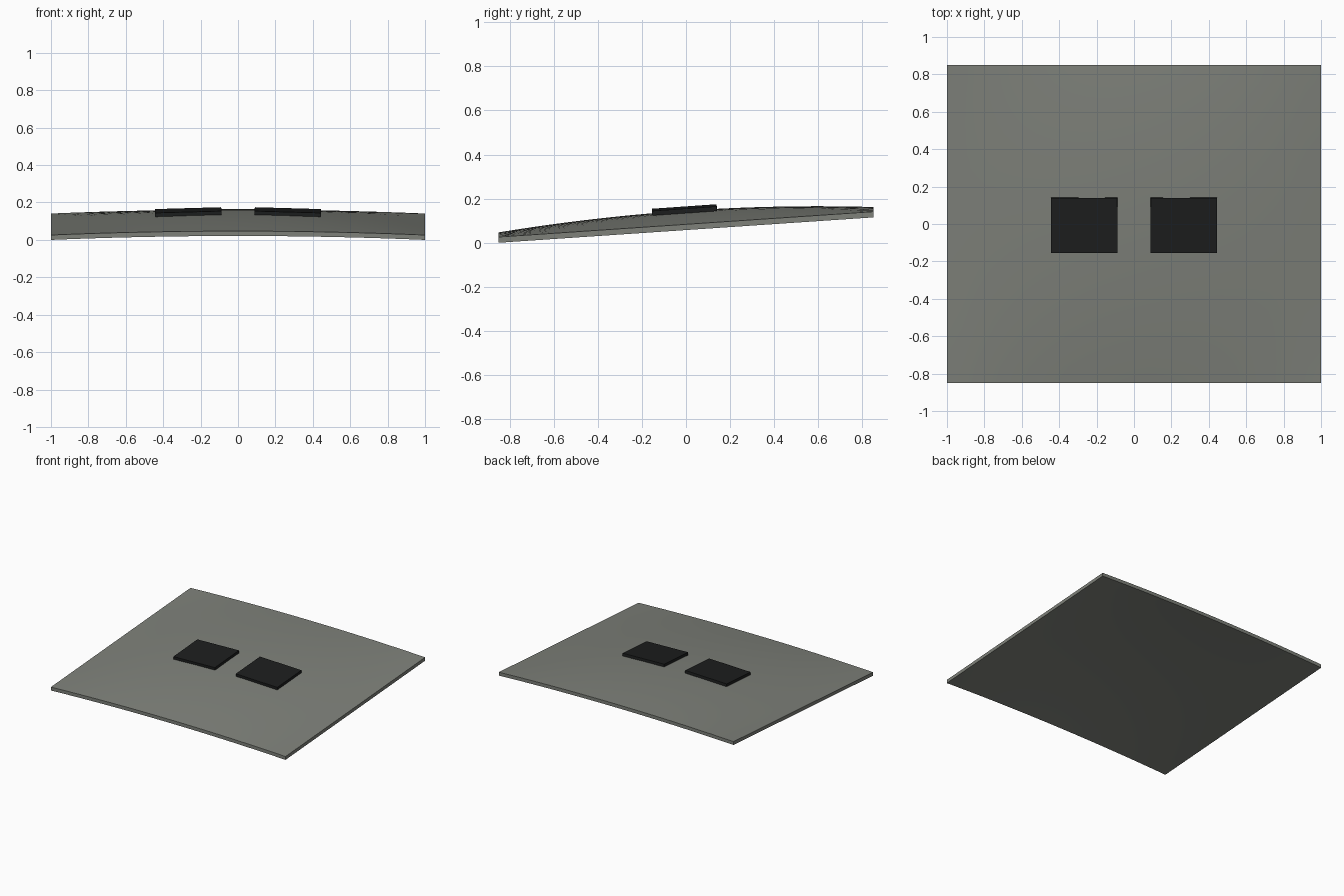
import bpy, bmesh, math

if "Cube" in bpy.data.objects:
    bpy.data.objects.remove(bpy.data.objects["Cube"])

HX, HY, THICK = 1.0, 0.85, 0.026


def material(name, rgb):
    m = bpy.data.materials.new(name)
    m.diffuse_color = (*rgb, 1)
    m.use_nodes = True
    m.node_tree.nodes["Principled BSDF"].inputs["Base Color"].default_value = m.diffuse_color
    return m


def crown(x, y):
    # sloping plane plus crosswise arch and a domed middle
    u, v = 1 - (x / HX) ** 2, 1 - (y / HY) ** 2
    return 0.115 * (y + HY) / (2 * HY) + 0.021 * u + 0.041 * u * v


# Crowned panel: curved grid extruded straight down
bm = bmesh.new()
bmesh.ops.create_grid(bm, x_segments=24, y_segments=20, size=1)
for v in bm.verts:
    x, y = v.co.x * HX, v.co.y * HY
    v.co = (x, y, crown(x, y))
bottom = bm.faces[:]
res = bmesh.ops.extrude_face_region(bm, geom=bottom, use_keep_orig=True)
for v in res["geom"]:
    if isinstance(v, bmesh.types.BMVert):
        v.co.z += THICK
bmesh.ops.recalc_face_normals(bm, faces=bm.faces)
mesh = bpy.data.meshes.new("hood_panel")
bm.to_mesh(mesh)
bm.free()
panel = bpy.data.objects.new("hood_panel", mesh)
bpy.context.collection.objects.link(panel)
mesh.materials.append(material("panel_grey", (0.21, 0.22, 0.195)))
bpy.context.view_layer.objects.active = panel
panel.select_set(True)
bpy.ops.object.shade_smooth_by_angle(angle=math.radians(30))

# Two dark vent plates lying on the crown
black = material("vent_black", (0.012, 0.013, 0.013))
for side, name in ((-1, "left_vent"), (1, "right_vent")):
    bpy.ops.mesh.primitive_cube_add(size=1, location=(side * 0.266, -0.007, 0.149))
    vent = bpy.context.object
    vent.name = name
    vent.scale = (0.354, 0.294, 0.021)
    vent.rotation_euler = (math.radians(4), side * math.radians(1.6), 0)
    vent.data.materials.append(black)
